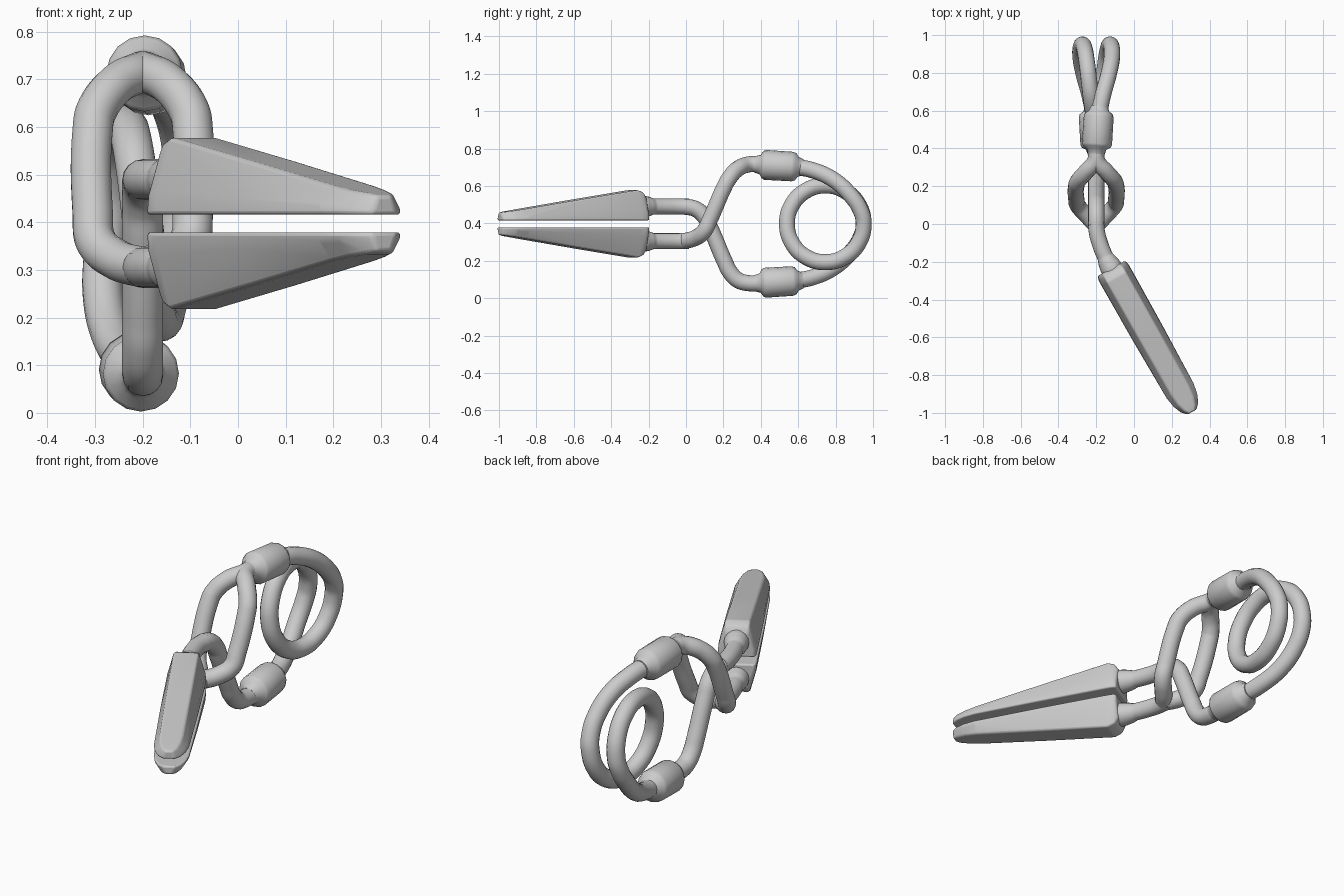
import bpy, bmesh, math
from mathutils import Vector

if "Cube" in bpy.data.objects:
    bpy.data.objects.remove(bpy.data.objects["Cube"])

CX, CZ = -0.2, 0.3975      # axis of the clamp
R = 0.043                  # wire radius


def mirror_z(pts):
    return [(x, y, 2 * CZ - z) for x, y, z in pts]


def half_turn(pts):
    return [(2 * CX - x, y, 2 * CZ - z) for x, y, z in pts]


def tube(name, pts, radii=None, smooth=True):
    """Round tube along points, with an optional radius per point."""
    cu = bpy.data.curves.new(name, 'CURVE')
    cu.dimensions = '3D'
    cu.bevel_depth = R
    cu.bevel_resolution = 6
    cu.resolution_u = 10
    cu.use_fill_caps = True
    sp = cu.splines.new('BEZIER')
    sp.bezier_points.add(len(pts) - 1)
    for i, (bp, p) in enumerate(zip(sp.bezier_points, pts)):
        bp.co = p
        bp.handle_left_type = bp.handle_right_type = 'AUTO' if smooth else 'VECTOR'
        bp.radius = radii[i] / R if radii else 1
    ob = bpy.data.objects.new(name, cu)
    bpy.context.collection.objects.link(ob)
    bpy.ops.object.select_all(action='DESELECT')
    ob.select_set(True)
    bpy.context.view_layer.objects.active = ob
    bpy.ops.object.convert(target='MESH')
    bpy.ops.object.shade_smooth_by_angle(angle=math.radians(50))
    return ob


def along(a, b, ts):
    a, b = Vector(a), Vector(b)
    return [tuple(a.lerp(b, t)) for t in ts]


def jaw(name, flip):
    """Tapered wedge lofted from trapezoid sections."""
    base, d = Vector((-0.12, -0.235, 0)), Vector((0.49, -0.872, 0))
    side = Vector((0.872, 0.49, 0))
    sections = [(0, .082, .118), (.018, .09, .148), (.055, .091, .162), (.4, .089, .112),
                (.74, .083, .061), (.80, .073, .052), (.845, .054, .046), (.872, .028, .04)]
    bm = bmesh.new()
    rings = []
    for t, w, h in sections:
        ring = []
        for fx, fz in [(-1, 0), (1, 0), (.96, .3), (.62, 1), (-.62, 1), (-.96, .3)]:
            p = base + d * t + side * (fx * w)
            z = 0.0185 + fz * h
            ring.append(bm.verts.new((p.x, p.y, CZ + (-z if flip else z))))
        rings.append(ring)
    for a, b in zip(rings, rings[1:]):
        for i in range(6):
            j = (i + 1) % 6
            bm.faces.new((a[i], a[j], b[j], b[i]))
    bm.faces.new(rings[0])
    bm.faces.new(rings[-1])
    bmesh.ops.recalc_face_normals(bm, faces=bm.faces)
    me = bpy.data.meshes.new(name)
    bm.to_mesh(me)
    bm.free()
    ob = bpy.data.objects.new(name, me)
    bpy.context.collection.objects.link(ob)
    bev = ob.modifiers.new("round", 'BEVEL')
    bev.width = 0.014
    bev.segments = 3
    bev.limit_method = 'ANGLE'
    bev.angle_limit = math.radians(22)
    bpy.ops.object.select_all(action='DESELECT')
    ob.select_set(True)
    bpy.context.view_layer.objects.active = ob
    bpy.ops.object.shade_smooth_by_angle(angle=math.radians(40))


# Jaws
jaw("upper_jaw", False)
jaw("lower_jaw", True)

# Necks between jaws and wires, flared into the jaw
neck = [(-.105, -.26, .305), (-.125, -.225, .305), (-.14, -.198, .305), (-.153, -.172, .305),
        (-.178, -.11, .305), (-.197, -.04, .305), (CX, .015, .306)]
neck_r = [.06, .058, .052, R, R, R, R]
tube("lower_neck", neck, neck_r)
tube("upper_neck", mirror_z(neck), neck_r)

# Split loop rising from the lower jaw to the upper sleeve
loop = [(CX, -.01, .305), (-.255, .05, .322), (-.298, .098, .36), (-.305, .128, .42),
        (-.305, .205, .595), (-.298, .225, .632), (-.255, .275, .69),
        (-.205, .335, .715), (CX, .4, .716)]
tube("loop_left", loop)
tube("loop_right", [(2 * CX - x, y, z) for x, y, z in loop])

# Single wire passing down through the loop to the lower sleeve
single = [(CX, -.01, .305), (CX, .05, .318), (CX, .1, .36), (CX, .13, .42),
          (CX, .205, .595), (CX, .235, .655), (CX, .28, .7),
          (CX, .335, .715), (CX, .4, .716)]
tube("crossing_wire", mirror_z(single))

# Sleeves joining arms to the spring
sleeve = along((-.2, .365, .716), (-.183, .625, .700), [0, .12, .17, .22, .78, .85, .9, 1])
sleeve_r = [R, .052, .073, .08, .079, .073, .054, R]
tube("upper_sleeve", sleeve, sleeve_r, False)
tube("lower_sleeve", half_turn(sleeve), sleeve_r, False)

# Spring coil: entry arc, one turn, exit arc
entry = [(-.186, .58, .703), (-.165, .68, .683), (-.135, .79, .632), (-.117, .88, .55),
         (-.118, .933, .47)]
turn = []
for i in range(13):
    a = -2 * math.pi * i / 12
    turn.append((-.127 - .146 * i / 12, .745 + .205 * math.cos(a), CZ + .205 * math.sin(a)))
tube("spring_coil", entry + turn + half_turn(entry)[::-1])
